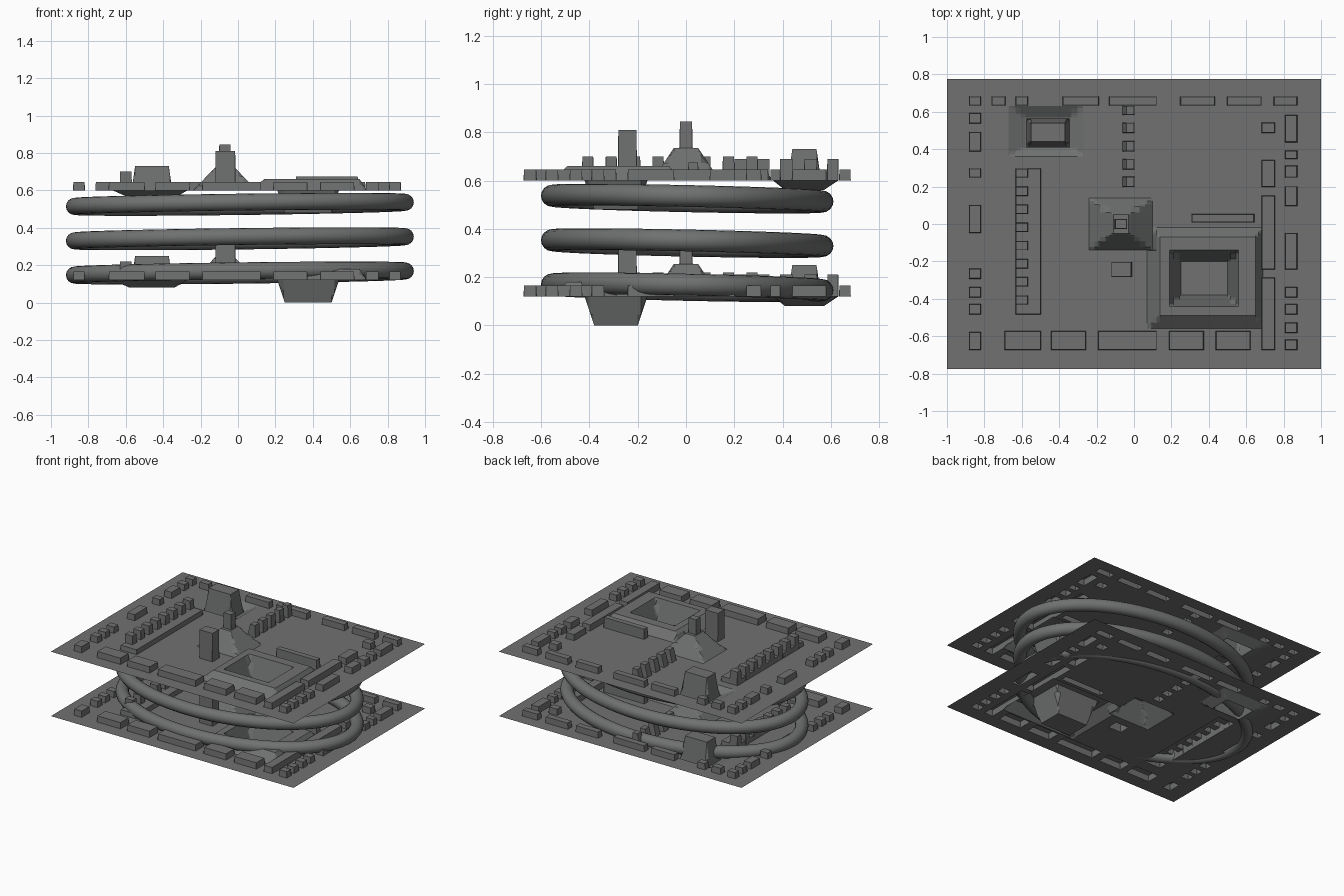
import bpy, bmesh, math

if "Cube" in bpy.data.objects:
    bpy.data.objects.remove(bpy.data.objects["Cube"])

grey = bpy.data.materials.new("dark_grey")
grey.diffuse_color = (0.16, 0.166, 0.163, 1)
grey.use_nodes = True
grey.node_tree.nodes["Principled BSDF"].inputs["Base Color"].default_value = grey.diffuse_color

# Raised blocks as (x0, x1, y0, y1, height)
blocks = []


def row_x(spans, y0, y1, h):
    blocks.extend((a, b, y0, y1, h) for a, b in spans)


def row_y(spans, x0, x1, h):
    blocks.extend((x0, x1, a, b, h) for a, b in spans)


# border blocks: back, front, left, right and inner right rows
row_x([(-.88, -.82), (-.76, -.69), (-.63, -.57), (-.38, -.19), (-.13, .12),
       (.25, .43), (.5, .68), (.75, .87)], .635, .68, .045)
row_x([(-.69, -.5), (-.44, -.26), (-.19, .12), (.19, .37), (.44, .62)], -.67, -.575, .045)
row_y([(.64, .68), (.54, .59), (.39, .49), (.25, .295), (-.045, .1), (-.29, -.24),
       (-.39, -.34), (-.48, -.43), (-.67, -.58)], -.88, -.82, .045)
row_y([(.44, .58), (.35, .39), (.25, .31), (.1, .2), (-.24, -.05), (-.39, -.34),
       (-.48, -.43), (-.58, -.53), (-.67, -.62)], .81, .87, .045)
row_y([(.49, .54), (.2, .34), (-.24, .15), (-.67, -.29)], .685, .75, .045)
# two rows of teeth, with a low strip beside one of them
row_y([(.585, .63), (.49, .54), (.39, .44), (.295, .345), (.2, .25)], -.06, 0, .09)
blocks.append((-.63, -.5, -.48, .295, .035))
row_y([(.25 - i * .097, .295 - i * .097) for i in range(8)], -.63, -.57, .1)
# garden wall and the two towers
blocks.append((.31, .64, .01, .05, .075))
blocks.append((-.10, -.04, -.025, .025, .245))
blocks.append((-.12, -.015, -.28, -.205, .21))

# Sloped frusta as (outer rect, inner rect, outer height, inner height), applied in order
frusta = [
    ((.07, .69, -.56, -.02), (.14, .65, -.49, -.07), 0, .06),     # crater mound
    ((.19, .56, -.44, -.14), (.25, .50, -.38, -.20), .06, -.12),  # crater pit
    ((-.24, .10, -.14, .14), (-.11, -.03, -.05, .05), 0, .135),   # central mound
    ((-.67, -.27, .36, .63), (-.58, -.34, .41, .57), 0, -.04),    # moat
    ((-.575, -.345, .415, .565), (-.55, -.37, .44, .54), -.04, .13),  # hill
]


def height(x, y):
    h = 0
    for o, n, h0, h1 in frusta:
        if o[0] <= x <= o[1] and o[2] <= y <= o[3]:
            t = min(1, (x - o[0]) / (n[0] - o[0]), (o[1] - x) / (o[1] - n[1]),
                    (y - o[2]) / (n[2] - o[2]), (o[3] - y) / (o[3] - n[3]))
            h = h0 + (h1 - h0) * t
    for x0, x1, y0, y1, bh in blocks:
        if x0 - 1e-6 <= x <= x1 + 1e-6 and y0 - 1e-6 <= y <= y1 + 1e-6:
            h = max(h, bh)
    return h


def grid_lines(axis, half):
    """Grid lines at every feature edge, doubled at block walls."""
    k = axis * 2
    vals = {-half, half}
    for b in blocks:
        vals |= {b[k], b[k] - .003, b[k + 1], b[k + 1] + .003}
    for o, n, _, _ in frusta:
        vals |= {o[k], o[k + 1], n[k], n[k + 1]}
    n = int(half / .03)
    vals |= {i * half / n for i in range(-n, n + 1)}
    out = []
    for v in sorted(round(v, 4) for v in vals):
        if not out or v - out[-1] > .0009:
            out.append(v)
    return out


# Relief sheet, used twice
xs, ys = grid_lines(0, 1.0), grid_lines(1, .775)
bm = bmesh.new()
g = [[bm.verts.new((x, y, height(x, y))) for y in ys] for x in xs]
for i in range(len(xs) - 1):
    for j in range(len(ys) - 1):
        bm.faces.new((g[i][j], g[i + 1][j], g[i + 1][j + 1], g[i][j + 1]))
sheet = bpy.data.meshes.new("relief_sheet")
bm.to_mesh(sheet)
bm.free()
sheet.materials.append(grey)
for name, z in (("lower_relief_sheet", .12), ("upper_relief_sheet", .60)):
    ob = bpy.data.objects.new(name, sheet)
    ob.location.z = z
    bpy.context.collection.objects.link(ob)

# Three slightly tilted oval tube rings between the sheets
R = .045
for k, z0 in enumerate((.158, .341, .525)):
    bm = bmesh.new()
    N, M = 96, 16
    rings = []
    for i in range(N):
        t = 2 * math.pi * i / N
        c, s = math.cos(t), math.sin(t)
        nx, ny = .56 * c, .885 * s
        l = math.hypot(nx, ny)
        ring = []
        for j in range(M):
            a = 2 * math.pi * j / M
            d = R * math.cos(a)
            ring.append(bm.verts.new((.01 + .885 * c + d * nx / l, .005 + .56 * s + d * ny / l,
                                      z0 + .011 * c - .012 * s + R * math.sin(a))))
        rings.append(ring)
    for i in range(N):
        p, q = rings[i], rings[(i + 1) % N]
        for j in range(M):
            f = bm.faces.new((p[j], q[j], q[(j + 1) % M], p[(j + 1) % M]))
            f.smooth = True
    bmesh.ops.recalc_face_normals(bm, faces=bm.faces)
    me = bpy.data.meshes.new("tube_ring")
    bm.to_mesh(me)
    bm.free()
    me.materials.append(grey)
    bpy.context.collection.objects.link(bpy.data.objects.new("tube_ring_%d" % (k + 1), me))
